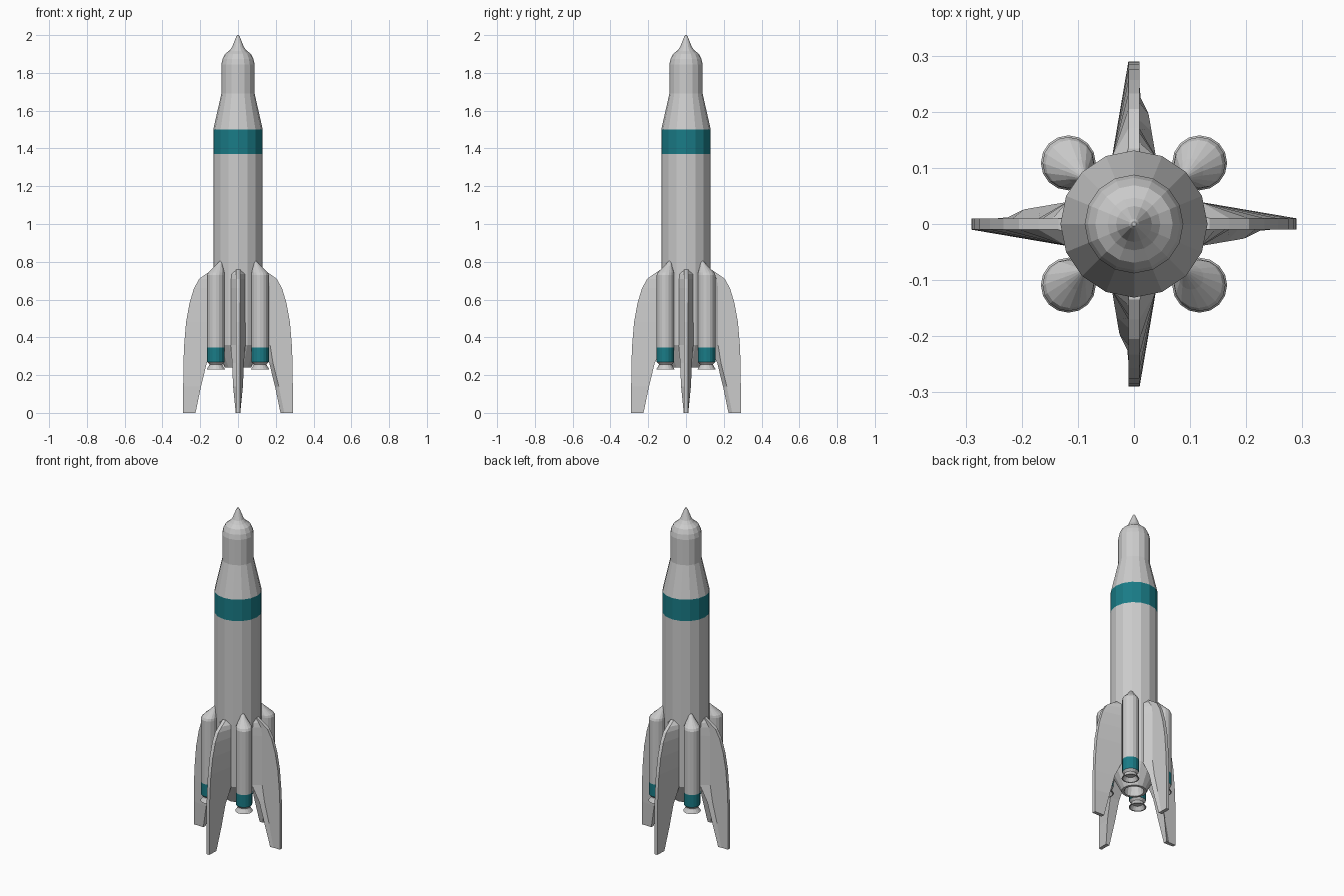
import bpy, bmesh
from math import sin, cos, tau, pi
from mathutils import Matrix

if "Cube" in bpy.data.objects:
    bpy.data.objects.remove(bpy.data.objects["Cube"])

teal = bpy.data.materials.new("teal")
teal.diffuse_color = (0.01, 0.2, 0.24, 1)
teal.use_nodes = True
teal.node_tree.nodes["Principled BSDF"].inputs["Base Color"].default_value = teal.diffuse_color


def loft(name, rings, mat=None, caps=True):
    """Skin a list of equally sized point rings, closing both ends."""
    bm = bmesh.new()
    vr = [[bm.verts.new(p) for p in ring] for ring in rings]
    n = len(vr[0])
    for a, b in zip(vr, vr[1:]):
        for i in range(n):
            j = (i + 1) % n
            bm.faces.new((a[i], a[j], b[j], b[i]))
    if caps:
        bm.faces.new(vr[0][::-1])
        bm.faces.new(vr[-1])
    bmesh.ops.remove_doubles(bm, verts=bm.verts, dist=1e-5)
    bmesh.ops.recalc_face_normals(bm, faces=bm.faces)
    me = bpy.data.meshes.new(name)
    bm.to_mesh(me)
    bm.free()
    ob = bpy.data.objects.new(name, me)
    bpy.context.collection.objects.link(ob)
    if mat:
        me.materials.append(mat)
    return ob


def lathe(name, profile, cx=0, cy=0, mat=None, n=16, caps=True):
    """Profile entries are (radius, z) or (radius, z, scale of the centre)."""
    rings = []
    for r, z, *s in profile:
        k = s[0] if s else 1
        rings.append([(cx * k + r * cos(tau * i / n), cy * k + r * sin(tau * i / n), z)
                      for i in range(n)])
    return loft(name, rings, mat, caps)


# Main body with recessed tail opening
lathe("hull", [(0.045, 0.30), (0.055, 0.24), (0.07, 0.24), (0.131, 0.36), (0.131, 1.37)], caps=True)
lathe("hull_band", [(0.131, 1.37), (0.131, 1.5)], mat=teal, caps=False)
lathe("nose", [(0.131, 1.5), (0.088, 1.69), (0.088, 1.845), (0.082, 1.873), (0.069, 1.9),
               (0.047, 1.917), (0.032, 1.935), (0.02, 1.965), (0.009, 1.993), (0.004, 2.0)])

# Four side boosters, nose tips leaning towards the hull
for k, (sx, sy) in enumerate([(1, 1), (-1, 1), (-1, -1), (1, -1)], 1):
    x, y = 0.117 * sx, 0.109 * sy
    lathe(f"booster_{k}", [(0.046, 0.345), (0.046, 0.73), (0.043, 0.743, 0.98),
                           (0.022, 0.776, 0.87), (0.006, 0.806, 0.77), (0, 0.812, 0.76)], x, y)
    lathe(f"booster_band_{k}", [(0.046, 0.27), (0.046, 0.345)], x, y, teal)
    lathe(f"booster_nozzle_{k}", [(0.046, 0.27), (0.034, 0.257), (0.036, 0.25),
                                  (0.049, 0.23), (0.043, 0.23), (0.028, 0.252)], x, y)

# Four fins lofted from horizontal sections: (z, inner edge, outer edge)
levels = [(0, 0.225, 0.29), (0.14, 0.196, 0.29), (0.265, 0.165, 0.289), (0.36, 0.12, 0.285),
          (0.48, 0.12, 0.275), (0.58, 0.12, 0.257), (0.66, 0.12, 0.233), (0.71, 0.12, 0.205),
          (0.735, 0.12, 0.17), (0.758, 0.12, 0.135)]
T = 0.01


def fin_section(z, xi, xo):
    root = T + 0.029 * (0.29 - xi) / 0.17
    if z < 0.05:
        root = T + 0.002
    if z > 0.75:
        root = 0.015
    xm = min(max(0.17, xi + 0.02), (xi + xo) / 2)
    return [(xi, -root, z), (xm, -T, z), (xo, -T, z), (xo, T, z), (xi, root, z)]


for k in range(4):
    fin = loft(f"fin_{k + 1}", [fin_section(*l) for l in levels])
    fin.data.transform(Matrix.Rotation(k * pi / 2, 4, 'Z'))
